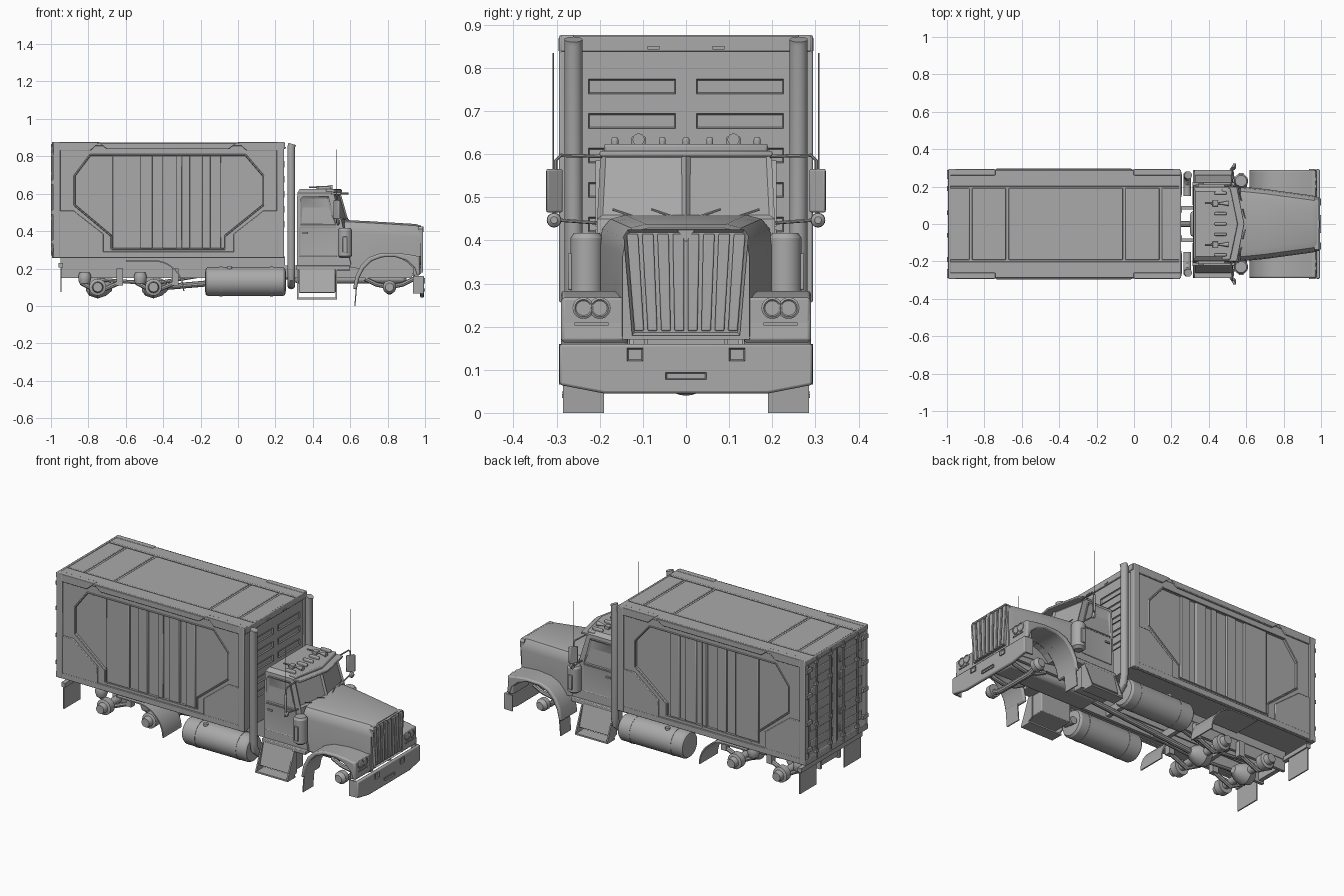
import bpy, bmesh, math
from mathutils import Vector, Quaternion

if "Cube" in bpy.data.objects:
    bpy.data.objects.remove(bpy.data.objects["Cube"], do_unlink=True)

paint = bpy.data.materials.new("grey paint")
paint.use_nodes = True
paint.diffuse_color = (0.4, 0.4, 0.4, 1)
paint.node_tree.nodes["Principled BSDF"].inputs["Base Color"].default_value = (0.4, 0.4, 0.4, 1)
made = []

def finish(name, bm, mirror=False, bevel=0):
    bmesh.ops.recalc_face_normals(bm, faces=bm.faces)
    mesh = bpy.data.meshes.new(name)
    bm.to_mesh(mesh)
    bm.free()
    mesh.materials.append(paint)
    ob = bpy.data.objects.new(name, mesh)
    bpy.context.scene.collection.objects.link(ob)
    if bevel:
        mod = ob.modifiers.new("Bevel", 'BEVEL')
        mod.width, mod.segments, mod.limit_method = bevel, 2, 'ANGLE'
    if mirror:
        mod = ob.modifiers.new("Mirror", 'MIRROR')
        mod.use_axis = (False, True, False)
        mod.use_mirror_merge = False
    made.append(ob)
    return ob

def loft_mesh(rings):
    bm = bmesh.new()
    rows = [[bm.verts.new(p) for p in ring] for ring in rings]
    n = len(rows[0])
    for a, b in zip(rows, rows[1:]):
        for i in range(n):
            bm.faces.new((a[i], a[(i + 1) % n], b[(i + 1) % n], b[i]))
    bm.faces.new(rows[0])
    bm.faces.new(rows[-1][::-1])
    return bm

def loft(name, rings, **kw):
    return finish(name, loft_mesh(rings), **kw)

def place(axis, u, v, t):
    return {'x': (t, u, v), 'y': (u, t, v), 'z': (u, v, t)}[axis]

# Flat outline pushed along an axis; inset sinks the face at end b
def prism(name, pts, axis, a, b, inset=0, depth=0, **kw):
    bm = loft_mesh([[place(axis, u, v, t) for u, v in pts] for t in (a, b)])
    if inset:
        bmesh.ops.recalc_face_normals(bm, faces=bm.faces)
        k = 'xyz'.index(axis)
        face = [f for f in bm.faces if all(abs(v.co[k] - b) < 1e-5 for v in f.verts)]
        bmesh.ops.inset_region(bm, faces=face, thickness=inset, depth=-depth)
    return finish(name, bm, **kw)

def rect(u0, u1, v0, v1):
    return [(u0, v0), (u1, v0), (u1, v1), (u0, v1)]

def box(name, x0, x1, y0, y1, z0, z1, **kw):
    return prism(name, rect(x0, x1, y0, y1), 'z', z0, z1, **kw)

# Turned shape: profile of (radius, position along the axis)
def lathe(name, axis, u, v, profile, n=28, **kw):
    return loft(name, [[place(axis, u + r * math.cos(math.tau * i / n), v + r * math.sin(math.tau * i / n), t)
                        for i in range(n)] for r, t in profile], **kw)

def pipe(name, path, r, n=10, **kw):
    pts = [Vector(p) for p in path]
    rings, last, q = [], Vector((0, 0, 1)), Quaternion()
    for i, p in enumerate(pts):
        d = (pts[min(i + 1, len(pts) - 1)] - pts[max(i - 1, 0)]).normalized()
        q = last.rotation_difference(d) @ q
        last = d
        rings.append([p + q @ Vector((r * math.cos(math.tau * k / n), r * math.sin(math.tau * k / n), 0))
                      for k in range(n)])
    return loft(name, rings, **kw)

def cut(target, cutter):
    mod = target.modifiers.new("Cut", 'BOOLEAN')
    mod.operation, mod.object = 'DIFFERENCE', cutter
    cutter.hide_render = True
    cutter.hide_viewport = True
    made.remove(cutter)

# Cargo box with a recessed side panel
cargo = box("cargo_body", -.985, .242, -.284, .284, .262, .866)
octagon = [(-.875, .695), (-.79, .807), (.04, .807), (.136, .695), (.136, .54), (-.07, .374),
           (-.07, .305), (-.677, .305), (-.677, .374), (-.875, .54)]
for side in (-1, 1):
    cut(cargo, prism("panel_cutter", octagon, 'y', side * .266, side * .4))
for x0, x1 in ((-.67, -.52), (-.46, -.4), (-.33, -.3), (-.26, -.19), (-.15, -.09)):
    box("side_rib", x0, x1, .26, .279, .306, .806, mirror=True, bevel=.004)
path = [(x, .284, z) for x, z in octagon]
for p, q in zip(path, path[1:] + path[:1]):
    pipe("panel_trim", [p, q], .005, n=6, mirror=True)
prism("top_side_rail", [(-.74, .87), (-.7, .838), (-.05, .838), (-.01, .87)], 'y', .28, .296, mirror=True, bevel=.003)
box("bottom_side_rail", -.985, .245, .27, .292, .256, .29, mirror=True, bevel=.003)
for x, s in ((-.99, 1), (.247, -1)):
    prism("corner_gusset", [(x, .262), (x, .51), (x + s * .11, .51), (x + s * .27, .385), (x + s * .27, .262)],
          'y', .275, .291, mirror=True, bevel=.003)
    prism("corner_cap", [(x, .876), (x, .83), (x + s * .2, .83), (x + s * .25, .876)],
          'y', .26, .293, mirror=True, bevel=.003)
    box("corner_post", x, x + s * .04, .262, .294, .256, .876, mirror=True, bevel=.004)

# Roof panels
box("roof_side_rail", -.99, .247, .2, .288, .855, .874, mirror=True, bevel=.004)
for x0, x1 in ((-.99, -.88), (-.865, -.685), (-.67, -.06), (-.045, .135), (.15, .247)):
    box("roof_panel", x0, x1, -.193, .193, .855, .872, bevel=.004)

# Front wall slots and marker lamps
box("front_header", .24, .252, -.29, .29, .838, .874, bevel=.003)
for z in (.757, .677, .597, .517, .437):
    prism("wall_slot", rect(.024, .226, z - .017, z + .017), 'x', .238, .249, inset=.005, depth=.009, mirror=True)
box("wall_lamp", .25, .256, .062, .089, .843, .851, mirror=True)

# Rear doors with ribs, lock rods and hinges
prism("rear_door", rect(.006, .262, .29, .845), 'x', -.98, -.992, inset=.018, depth=.007, mirror=True)
box("rear_header", -.994, -.98, -.292, .292, .848, .876, bevel=.003)
box("rear_sill", -.994, -.98, -.292, .292, .256, .288, bevel=.003)
for i in range(5):
    z = .335 + i * .103
    box("door_rib", -.99, -.983, .03, .24, z, z + .05, mirror=True, bevel=.004)
for y in (.06, .19):
    pipe("lock_rod", [(-.994, y, .27), (-.994, y, .865)], .006, mirror=True)
    for z in (.3, .46, .7, .83):
        box("rod_bracket", -.999, -.985, y - .013, y + .013, z, z + .016, mirror=True)
for z in (.33, .49, .65, .8):
    box("door_hinge", -.999, -.985, .24, .288, z, z + .022, mirror=True)

# Cab: stacked plan outlines with a two-pane V windscreen
def plan(z, xb, xs, xc, w):
    return [(xb, -w, z), (xs, -w, z), (xc, 0, z), (xs, w, z), (xb, w, z)]
bm = loft_mesh([plan(.212, .315, .605, .606, .208), plan(.45, .315, .555, .592, .206),
                plan(.605, .317, .51, .548, .198), plan(.624, .33, .49, .525, .175)])
bmesh.ops.recalc_face_normals(bm, faces=bm.faces)
panes = [f for f in bm.faces if f.normal.x > .5 and .47 < f.calc_center_median().z < .58]
bmesh.ops.inset_individual(bm, faces=panes, thickness=.016, depth=-.008)
finish("cab", bm)
prism("sun_visor", [(.5, -.2), (.54, 0), (.5, .2), (.55, .2), (.59, 0), (.55, -.2)], 'z', .595, .607, bevel=.003)
prism("visor_top", [(.47, -.19), (.47, .19), (.515, .19), (.555, 0), (.515, -.19)], 'z', .604, .624, bevel=.006)
prism("door_lower", rect(.328, .53, .265, .425), 'y', .2, .212, inset=.007, depth=.003, mirror=True, bevel=.002)
prism("door_window", [(.333, .432), (.525, .432), (.51, .49), (.485, .585), (.345, .585), (.333, .572)],
      'y', .195, .21, inset=.014, depth=.008, mirror=True)
box("door_handle", .345, .375, .21, .218, .385, .394, mirror=True)
for y in (-.165, -.055, 0, .055, .165):
    box("roof_lamp", .43, .495, y - .008, y + .008, .618, .64, bevel=.006)
lathe("air_horn", 'x', .11, .634, [(.004, .38), (.005, .46), (.014, .505)], n=14, mirror=True)
box("horn_mount", .42, .45, .094, .126, .62, .641, mirror=True, bevel=.003)
for y in (.03, .12):
    pipe("wiper", [(.6 - y * .2, y, .455), (.588 - y * .22, y + .05, .472)], .003, n=6, mirror=True)

# Tapering bonnet with open wheel wells
def bonnet_ring(x, w, zb, zt):
    half = [(w, zb), (w, zt - .07), (w - .006, zt - .035), (w - .025, zt - .012), (w - .06, zt - .003)]
    return [(x, y, z) for y, z in half] + [(x, -y, z) for y, z in half[::-1]]
bonnet = loft("bonnet", [bonnet_ring(.57, .2, .212, .462), bonnet_ring(.7, .187, .19, .456),
                         bonnet_ring(.95, .153, .17, .441), bonnet_ring(.978, .147, .17, .432)])
for side in (-1, 1):
    cut(bonnet, lathe("wheel_well_cutter", 'y', .805, .1, [(.166, side * .1), (.166, side * .4)]))
prism("grille_frame", [(-.125, .18), (.125, .18), (.145, .41), (.135, .425), (-.135, .425), (-.145, .41)],
      'x', .965, .99, inset=.008, depth=.01)
for i in range(8):
    b, t = (i - 3.5) * .031, (i - 3.5) * .0355
    prism("grille_bar", [(b - .011, .19), (b + .011, .19), (t + .013, .415), (t - .013, .415)],
          'x', .97, .99, bevel=.003)
prism("grille_peak", [(-.02, .424), (.02, .424), (0, .395)], 'x', .975, .993)

# Front wings, headlamps, bumper, flaps
wing = [(.615, .09), (.628, .16), (.655, .215), (.7, .26), (.76, .281), (.85, .283), (.91, .276), (.968, .265),
        (.975, .165), (.955, .165), (.943, .205), (.9, .243), (.84, .262), (.77, .26), (.715, .24), (.675, .2),
        (.648, .15), (.635, .09)]
prism("front_wing", wing, 'y', .135, .29, mirror=True, bevel=.008)
box("headlamp_pod", .935, .972, .135, .287, .163, .268, mirror=True, bevel=.006)
for y in (.2, .238):
    lathe("headlamp", 'x', y, .243, [(.025, .965), (.025, .976), (.02, .979), (.017, .976)], mirror=True)
box("indicator", .97, .977, .18, .258, .203, .21, mirror=True)
prism("bumper", [(-.293, .16), (-.293, .065), (-.19, .045), (.19, .045), (.293, .065), (.293, .16)],
      'x', .974, .994, bevel=.006)
prism("bumper_end", [(.982, .292), (.935, .295), (.935, .287), (.976, .28)], 'z', .066, .16, mirror=True)
prism("tow_hook_plate", rect(.1, .137, .12, .15), 'x', .99, 1, inset=.005, depth=.006, mirror=True)
prism("bumper_slot", rect(-.047, .047, .077, .094), 'x', .99, 1, inset=.004, depth=.006)
prism("front_mud_flap", [(.622, 0), (.628, 0), (.64, .15), (.634, .15)], 'y', .19, .285, mirror=True)

# Air cleaners, exhaust stacks, mirrors, aerials
lathe("air_cleaner", 'z', .572, .23, [(.022, .255), (.038, .268), (.038, .405), (.03, .417)], mirror=True)
box("cleaner_step", .56, .585, .262, .274, .285, .37, mirror=True, bevel=.003)
pipe("exhaust_stack", [(.285, .15, .11), (.285, .215, .115), (.285, .25, .145), (.285, .261, .2), (.285, .261, .85),
                       (.29, .261, .866)], .021, n=20, mirror=True)
pipe("mirror_arm", [(.52, .195, .595), (.525, .29, .597), (.527, .302, .585), (.527, .304, .46),
                    (.527, .295, .447), (.54, .2, .44)], .004, n=8, mirror=True)
prism("mirror", [(.508, .286), (.522, .286), (.548, .322), (.534, .325)], 'z', .465, .565, mirror=True, bevel=.004)
lathe("round_mirror", 'x', .306, .447, [(.008, .545), (.016, .538), (.017, .528)], n=18, mirror=True)
pipe("aerial", [(.527, .308, .45), (.527, .308, .835)], .0015, n=5, mirror=True)

# Cab steps and fuel tanks
box("step_deck", .313, .6, .1, .225, .19, .215, mirror=True, bevel=.004)
prism("tool_box", [(.13, .2), (.225, .2), (.262, .07), (.13, .07)], 'x', .325, .52, mirror=True, bevel=.004)
for x in (.315, .52):
    prism("step_bracket", [(.2, .2), (.225, .2), (.288, .045), (.25, .035), (.2, .06)], 'x', x, x + .008, mirror=True)
box("lower_step", .315, .528, .215, .288, .035, .044, mirror=True)
lathe("fuel_tank", 'x', .21, .13, [(.05, -.176), (.07, -.172), (.078, -.16), (.078, .24), (.07, .252), (.05, .256)],
      n=36, mirror=True)
for x in (-.1, .17):
    lathe("tank_strap", 'x', .21, .13, [(.08, x), (.08, x + .018)], n=36, mirror=True)
lathe("filler_cap", 'z', -.045, .235, [(.014, .19), (.014, .212)], n=14, mirror=True)

# Chassis rails, cross members, drive shaft
box("chassis_rail", -.95, .93, .078, .096, .15, .215, mirror=True)
box("sub_frame", -.95, .25, .07, .1, .215, .265, mirror=True)
for x in (-.94, -.6, -.28, .1, .35, .68, .92):
    box("cross_member", x, x + .025, -.09, .09, .16, .205)
pipe("drive_shaft", [(-.4, 0, .1), (.3, 0, .16), (.55, 0, .17)], .016)
box("gearbox", .3, .9, -.07, .07, .12, .22, bevel=.02)

# Rear axles with differentials, hubs and springs
for x in (-.75, -.452):
    pipe("rear_axle", [(x, -.2, .1), (x, .2, .1)], .022, n=16)
    lathe("differential", 'x', 0, .1, [(.02, x - .062), (.045, x - .045), (.06, x), (.045, x + .045), (.02, x + .075)])
    lathe("rear_hub", 'y', x, .1, [(.045, .15), (.045, .19), (.03, .195), (.025, .225)], n=20, mirror=True)
    pipe("leaf_arm", [(x - .09, .11, .125), (x, .11, .075), (x + .13, .11, .13)], .013, n=8, mirror=True)
    lathe("air_spring", 'z', x - .07, .11, [(.028, .12), (.034, .14), (.034, .16), (.026, .18)], n=18, mirror=True)
    box("axle_bracket", x + .1, x + .135, .09, .125, .11, .2, mirror=True)
pipe("torque_rod", [(-.74, .06, .14), (-.45, .06, .12), (-.18, .085, .165)], .01, n=8, mirror=True)

# Rear mudguards, flaps, tail bar
arc = [(-.452 + .165 * math.cos(a), .08 + .165 * math.sin(a)) for a in [i * math.pi / 20 for i in range(11)]]
inner = [(-.452 + .158 * math.cos(a), .08 + .158 * math.sin(a)) for a in [i * math.pi / 20 for i in range(11)]]
prism("rear_mudguard", arc + [(-.6, .245), (-.6, .238)] + inner[::-1], 'y', .12, .29, mirror=True)
box("rear_mud_flap", -.95, -.943, .13, .285, .075, .225, mirror=True)
box("tail_bar", -.96, -.935, -.288, .288, .205, .23)

# Front axle, leaf spring and hubs
pipe("front_axle", [(.81, -.2, .1), (.81, -.12, .075), (.81, .12, .075), (.81, .2, .1)], .016)
lathe("front_hub", 'y', .81, .1, [(.036, .165), (.036, .195), (.022, .215)], n=18, mirror=True)
pipe("front_spring", [(.68, .087, .145), (.74, .087, .115), (.81, .087, .1), (.88, .087, .115), (.94, .087, .145)],
     .012, n=8, mirror=True)

bpy.ops.object.select_all(action='DESELECT')
for ob in made:
    ob.select_set(True)
bpy.context.view_layer.objects.active = made[0]
bpy.ops.object.shade_smooth_by_angle(angle=math.radians(32))
